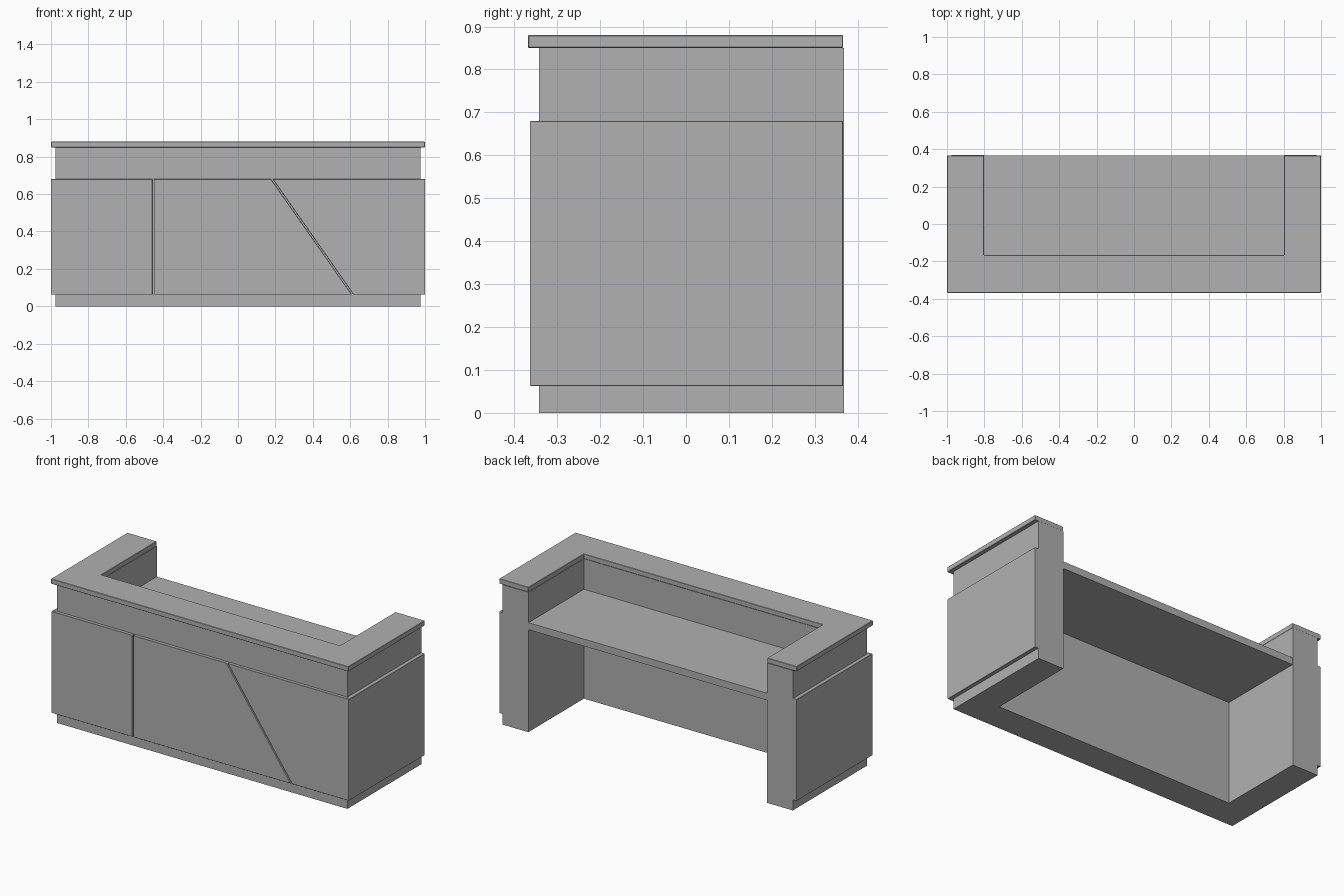
import bpy, bmesh

if "Cube" in bpy.data.objects:
    bpy.data.objects.remove(bpy.data.objects["Cube"])

BACK, TRIM_BACK = 0.368, 0.366  # rear plane of the body, and of top and cladding
BX, BY = 0.976, -0.343          # body outer half width and front
PX, PY = 1.0, -0.363            # cladding outer half width and front
Z0, Z1 = 0.063, 0.68            # cladding height range
IX, IY = 0.803, -0.166          # inner recess

grey = bpy.data.materials.new("dark_grey")
grey.diffuse_color = (0.44, 0.44, 0.44, 1)
grey.use_nodes = True
grey.node_tree.nodes["Principled BSDF"].inputs["Base Color"].default_value = grey.diffuse_color


def loft(name, a, b, bevel=0.0):
    """Solid between two matching closed loops."""
    bm = bmesh.new()
    va = [bm.verts.new(p) for p in a]
    vb = [bm.verts.new(p) for p in b]
    n = len(a)
    bm.faces.new(va)
    bm.faces.new(vb[::-1])
    for i in range(n):
        j = (i + 1) % n
        bm.faces.new((va[j], va[i], vb[i], vb[j]))
    bmesh.ops.recalc_face_normals(bm, faces=bm.faces)
    me = bpy.data.meshes.new(name)
    bm.to_mesh(me)
    bm.free()
    me.materials.append(grey)
    ob = bpy.data.objects.new(name, me)
    bpy.context.collection.objects.link(ob)
    if bevel:
        mod = ob.modifiers.new("eased_edges", 'BEVEL')
        mod.width = bevel
        mod.segments = 1
    return ob


def extrude_plan(name, pts, z0, z1, bevel=0.0):
    return loft(name, [(x, y, z0) for x, y in pts], [(x, y, z1) for x, y in pts], bevel)


def u_shape(half, front, back):
    return [(-half, back), (-half, front), (half, front), (half, back),
            (IX, back), (IX, IY), (-IX, IY), (-IX, back)]


# U-shaped body and counter top
extrude_plan("counter_body", u_shape(BX, BY, BACK), 0, 0.85)
extrude_plan("counter_top", u_shape(PX, -0.368, TRIM_BACK), 0.85, 0.88, 0.002)

# Lower work surface between the wings
extrude_plan("work_surface", [(-IX, IY), (IX, IY), (IX, TRIM_BACK), (-IX, TRIM_BACK)], 0.622, 0.665)

# Side cladding, mitred at the front corners
for s, side in ((-1, "left"), (1, "right")):
    extrude_plan(side + "_side_panel",
                 [(s * PX, PY), (s * PX, TRIM_BACK), (s * BX, TRIM_BACK), (s * BX, BY)],
                 Z0, Z1, 0.001)


# Front cladding: three panels split by a straight and a slanted groove
def front_panel(name, pts):
    clamp = lambda x: max(-BX, min(BX, x))
    loft(name, [(x, PY, z) for x, z in pts], [(clamp(x), BY, z) for x, z in pts], 0.001)


front_panel("front_panel_left", [(-PX, Z0), (-0.458, Z0), (-0.458, Z1), (-PX, Z1)])
front_panel("front_panel_middle", [(-0.449, Z0), (0.608, Z0), (0.176, Z1), (-0.449, Z1)])
front_panel("front_panel_right", [(0.618, Z0), (PX, Z0), (PX, Z1), (0.186, Z1)])
